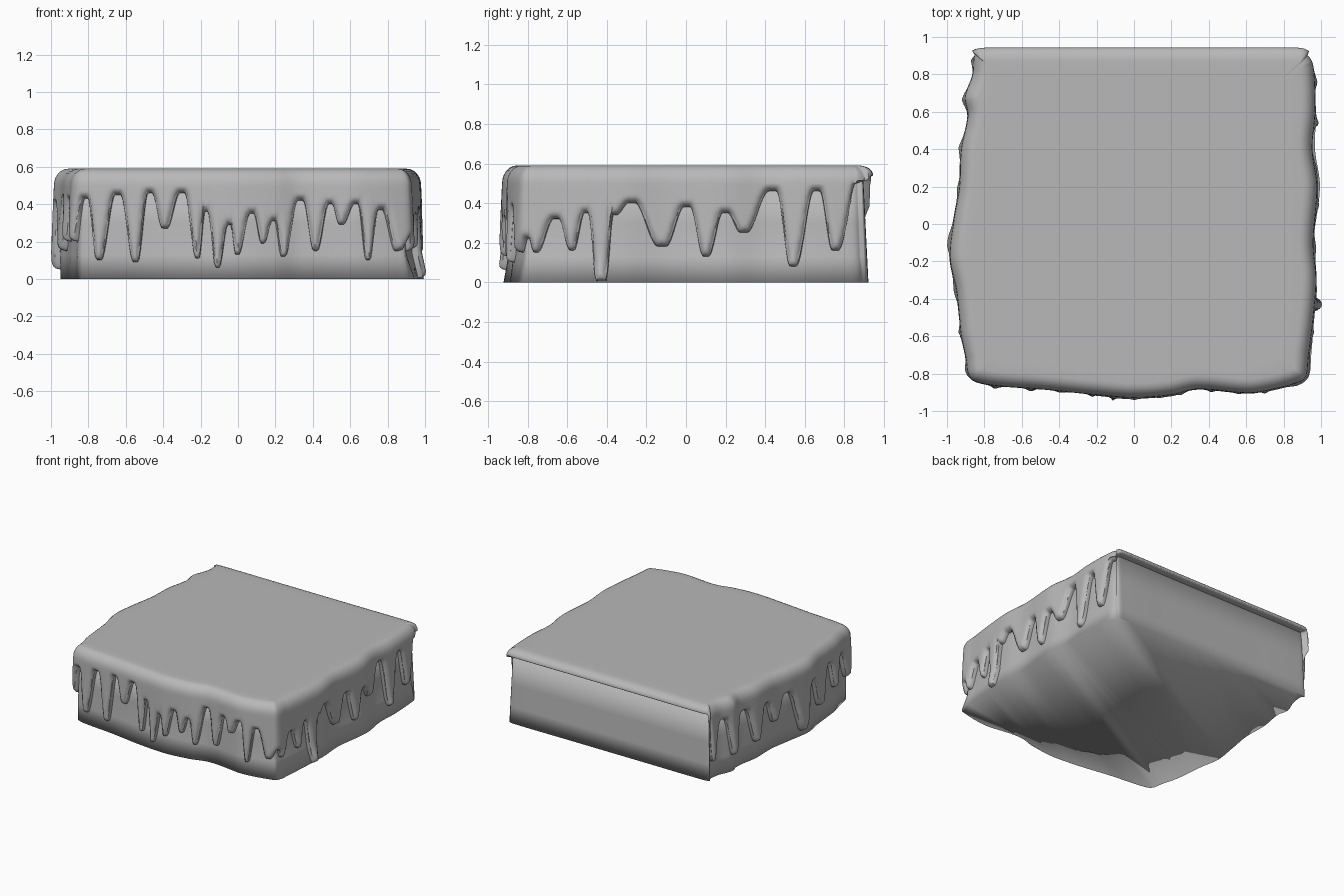
import bpy, bmesh, math
from mathutils import Vector

if "Cube" in bpy.data.objects:
    bpy.data.objects.remove(bpy.data.objects["Cube"])

# Outline of the slab seen from above, running left -> front -> right -> back
OUTLINE = [(-.87, .90), (-.88, .80), (-.92, .68), (-.905, .58), (-.94, .4), (-.95, .2), (-.98, .02),
           (-1.0, -.18), (-.965, -.36), (-.95, -.5), (-.94, -.6), (-.915, -.72), (-.90, -.81), (-.86, -.855),
           (-.75, -.88), (-.5, -.90), (-.2, -.93), (0, -.945), (.2, -.93), (.34, -.90), (.6, -.92),
           (.7, -.91), (.86, -.87), (.93, -.83), (.95, -.7), (.975, -.5), (.99, -.3), (.975, -.1),
           (.995, .2), (.97, .4), (.985, .6), (.98, .8), (.965, .88), (.92, .93), (.86, .94),
           (.4, .94), (-.3, .94), (-.78, .94), (-.85, .93)]

# Lower edge of the icing on each face: (position along face, height)
LEFT = [(.88, .14), (.79, .43), (.66, .13), (.54, .42), (.41, .14), (.30, .40), (.20, .22), (.08, .40),
        (-.11, .05), (-.21, .40), (-.36, .15), (-.49, .42), (-.58, .2), (-.68, .42), (-.78, .2)]
FRONT = [(-.83, .43), (-.755, .10), (-.65, .45), (-.55, .09), (-.48, .46), (-.40, .27), (-.30, .46),
         (-.215, .11), (-.17, .36), (-.11, .06), (-.045, .29), (-.01, .13), (.075, .35), (.13, .19),
         (.195, .31), (.24, .12), (.34, .42), (.41, .15), (.49, .40), (.55, .29), (.635, .40),
         (.70, .10), (.77, .37), (.88, .15)]
RIGHT = [(-.82, .22), (-.77, .15), (-.66, .32), (-.58, .16), (-.51, .35), (-.44, .005), (-.41, .005),
         (-.365, .34), (-.28, .40), (-.12, .18), (0, .38), (.10, .13), (.20, .35), (.29, .25),
         (.44, .46), (.54, .08), (.66, .46), (.755, .16), (.90, .50)]
STEP, TOP, RIM = .008, .59, .50


def smooth_loop(pts):
    """Closed smooth curve through pts, resampled evenly."""
    p, n, out = [Vector(q) for q in pts], len(pts), []
    for i in range(n):
        a, b, c, d = p[i - 1], p[i], p[(i + 1) % n], p[(i + 2) % n]
        length = (c - b).length
        m1 = (c - a) * length / ((b - a).length + length)
        m2 = (d - b) * length / ((d - c).length + length)
        k = max(2, round(length / STEP))
        for j in range(k):
            t = j / k
            out.append((2*t**3 - 3*t*t + 1) * b + (t**3 - 2*t*t + t) * m1
                       + (3*t*t - 2*t**3) * c + (t**3 - t*t) * m2)
    return out


path = smooth_loop(OUTLINE)
N = len(path)
normals = []
for i in range(N):
    t = path[(i + 8) % N] - path[i - 8]
    normals.append(Vector((t.y, -t.x)).normalized())


def nearest(x, y):
    return min(range(N), key=lambda i: (path[i] - Vector((x, y))).length)


# Drip edge as height per path sample
keys = ([(nearest(-.95, y), z) for y, z in LEFT] + [(nearest(x, -.9), z) for x, z in FRONT]
        + [(nearest(.97, y), z) for y, z in RIGHT]
        + [(nearest(.90, .94), .53), (nearest(-.83, .94), .53)])
keys.sort()
keys = [(keys[-1][0] - N, keys[-1][1])] + keys + [(keys[0][0] + N, keys[0][1])]
edge = [0] * N
for (i0, z0), (i1, z1) in zip(keys, keys[1:]):
    for i in range(i0, i1):
        t = min(1, max(0, ((i - i0) / (i1 - i0) - .5) * 1.4 + .5))
        edge[i % N] = z0 + (z1 - z0) * t * t * (3 - 2 * t)


def wall(i, z, out=0):
    """Point on the cake wall at sample i, pushed outwards by out."""
    foot = max(0, 1 - z / .14)
    inset = .042 + .024 * z / .5 - foot * (.012 + .01 * math.sin(i * .045))
    inset -= foot * .02 * normals[i].x                 # foot leans slightly to the right
    if path[i].y > .92:                                # flat back
        inset = .02 + .025 * z / .5
    q = path[i] + normals[i] * (out - inset)
    return (q.x, q.y, z)


def edge_distance(i, z):
    """Distance from a point on the icing to its drip edge."""
    return min(math.hypot(k * STEP, max(0, z - edge[(i + k) % N])) for k in range(-6, 7))


grey = bpy.data.materials.new("mid_grey")
grey.diffuse_color = (.48, .48, .48, 1)
grey.use_nodes = True
grey.node_tree.nodes["Principled BSDF"].inputs["Base Color"].default_value = grey.diffuse_color


def loft(name, rings, cap_last, angle):
    """Skin closed rings of points; the first ring is always capped."""
    bm = bmesh.new()
    rows = [[bm.verts.new(c) for c in r] for r in rings]
    for a, b in zip(rows, rows[1:]):
        for i in range(N):
            j = (i + 1) % N
            bm.faces.new((a[i], b[i], b[j], a[j]))
    bm.faces.new(rows[0])
    if cap_last:
        bm.faces.new(rows[-1][::-1])
    bmesh.ops.recalc_face_normals(bm, faces=bm.faces)
    me = bpy.data.meshes.new(name)
    bm.to_mesh(me)
    bm.free()
    me.materials.append(grey)
    ob = bpy.data.objects.new(name, me)
    bpy.context.collection.objects.link(ob)
    bpy.context.view_layer.objects.active = ob
    ob.select_set(True)
    bpy.ops.object.shade_smooth_by_angle(angle=math.radians(angle))
    ob.select_set(False)


# Cake body: solid slab under the icing, softly shaded round its bottom edge
loft("cake_body", [[wall(i, z) for i in range(N)] for z in (.53, .3, .13, 0)], True, 180)

# Icing: flat top, rounded rim, then rows following the drip edge with a bulging lip
rings = [[(p.x * .85, p.y * .85, TOP) for p in path]]
for a in range(0, 91, 15):
    s, c = math.sin(math.radians(a)), math.cos(math.radians(a))
    ring = []
    for i in range(N):
        base = max(RIM, edge[i] + .015)
        q = Vector(wall(i, base, .05)[:2]) - normals[i] * .075 * (1 - s)
        ring.append((q.x, q.y, base + (TOP - base) * c))
    rings.append(ring)
for f in (.08, .2, .35, .5, .62, .72, .8, .87, .92, .96, .985, 1):
    ring = []
    for i in range(N):
        z0 = max(RIM, edge[i] + .015)
        z = z0 + (edge[i] - z0) * f
        r = .012 if path[i].y > .92 else .04
        d = min(1, edge_distance(i, z) / r)
        ring.append(wall(i, z, -.004 + .054 * math.sqrt(1 - (1 - d) ** 2)))
    rings.append(ring)
loft("icing", rings, False, 60)
